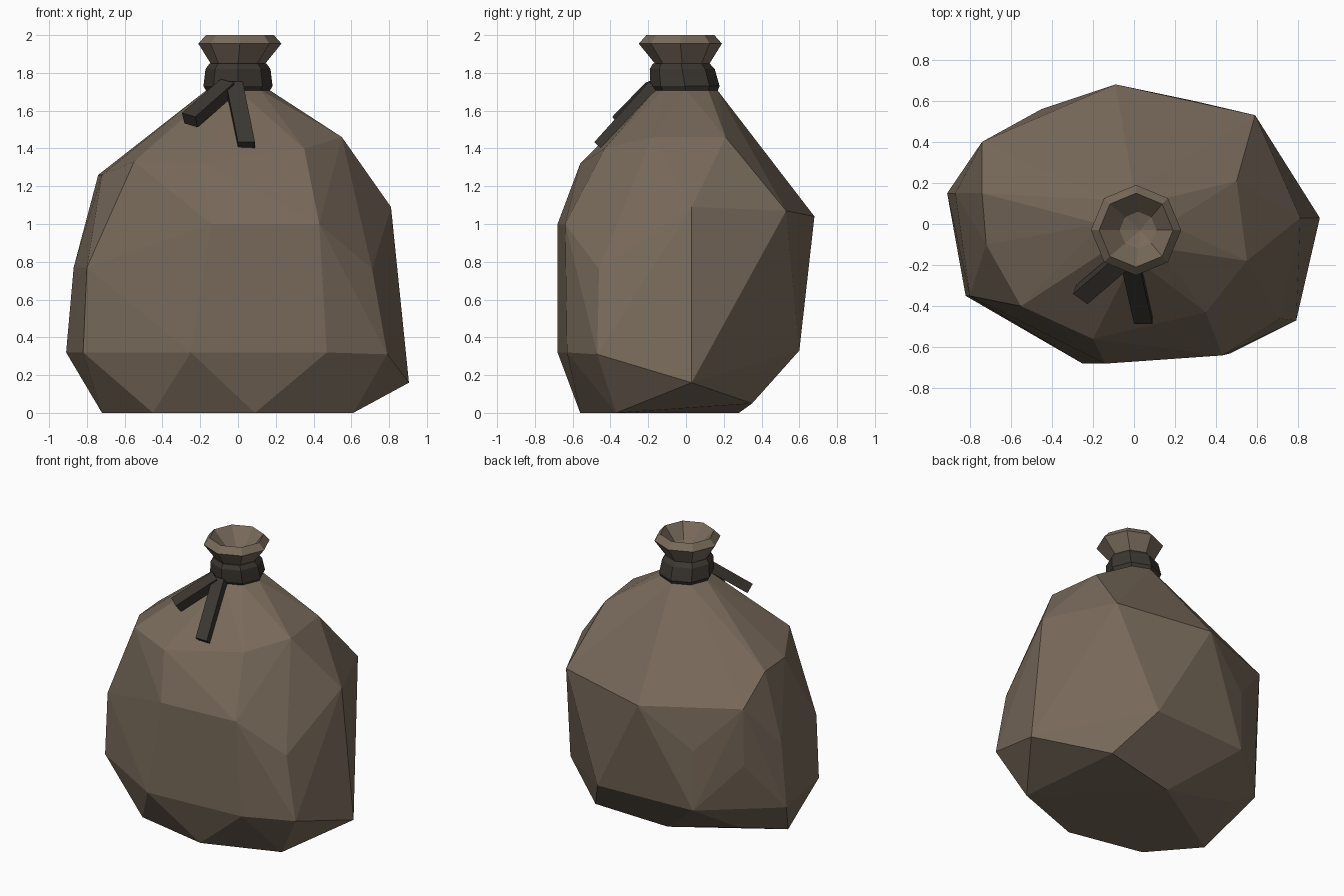
import bpy, bmesh, math
from mathutils import Vector

if "Cube" in bpy.data.objects:
    bpy.data.objects.remove(bpy.data.objects["Cube"])


def material(name, rgb):
    m = bpy.data.materials.new(name)
    m.diffuse_color = (*rgb, 1)
    m.use_nodes = True
    m.node_tree.nodes["Principled BSDF"].inputs["Base Color"].default_value = m.diffuse_color
    return m


cloth = material("cloth", (0.19, 0.145, 0.105))
cord = material("cord", (0.045, 0.038, 0.031))


def finish(bm, name, mat):
    bmesh.ops.recalc_face_normals(bm, faces=bm.faces)
    me = bpy.data.meshes.new(name)
    bm.to_mesh(me)
    bm.free()
    me.materials.append(mat)
    ob = bpy.data.objects.new(name, me)
    bpy.context.collection.objects.link(ob)
    return ob


def ring(cx, cy, z, r, n=8):
    return [Vector((cx + r * math.cos(2 * math.pi * i / n),
                    cy + r * math.sin(2 * math.pi * i / n), z)) for i in range(n)]


def lathe(name, rings, mat, tip=None, closed=False):
    """Skin a stack of rings; optional centre tip, or loop back to the first ring."""
    bm = bmesh.new()
    loops = [[bm.verts.new(p) for p in ring(*r)] for r in rings]
    pairs = list(zip(loops, loops[1:]))
    if closed:
        pairs.append((loops[-1], loops[0]))
    n = len(loops[0])
    for a, b in pairs:
        for i in range(n):
            j = (i + 1) % n
            bm.faces.new((a[i], a[j], b[j], b[i]))
    if tip:
        t = bm.verts.new(tip)
        for i in range(n):
            bm.faces.new((loops[-1][i], loops[-1][(i + 1) % n], t))
    return finish(bm, name, mat)


# Lumpy sack body: facets wrapped around its corner points, by height
corners = [
    # resting base
    (-.45, -.45, 0), (.09, -.56, 0), (.61, -.37, 0), (-.05, .28, 0), (-.72, -.14, 0),
    (.48, .35, .05), (-.60, .25, .13), (.905, .03, .16),
    # lower belly
    (-.82, -.35, .32), (-.25, -.68, .32), (.47, -.63, .32), (.79, -.47, .31),
    (-.91, .15, .32), (-.45, .56, .33), (.29, .60, .33),
    # upper belly
    (-.80, -.35, .77), (-.87, .15, .77), (.71, -.46, .76), (-.73, .38, .66),
    (-.45, .56, .76), (.29, .60, .75), (-.14, -.68, 1.0), (.43, -.64, 1.0),
    # shoulder
    (.81, .03, 1.09), (.59, .53, 1.07), (-.09, .68, 1.04), (-.74, .40, 1.08),
    (-.74, .15, 1.26), (-.72, -.10, 1.26), (-.55, -.40, 1.33), (-.20, -.56, 1.32),
    (.35, -.43, 1.40), (.55, -.18, 1.46), (.50, .21, 1.46),
]
bm = bmesh.new()
for p in corners + ring(0, 0, 1.71, .165):
    bm.verts.new(p)
hull = bmesh.ops.convex_hull(bm, input=bm.verts)
junk = [g for g in hull["geom_interior"] if isinstance(g, bmesh.types.BMVert)]
bmesh.ops.delete(bm, geom=junk, context='VERTS')
bmesh.ops.dissolve_limit(bm, angle_limit=math.radians(2), verts=bm.verts, edges=bm.edges)
finish(bm, "sack_body", cloth)

# Flared gathered mouth, open on top with creased inside
lathe("sack_mouth", [(0, -.01, 1.68, .14), (0, -.02, 1.85, .145),
                     (.01, -.03, 1.955, .22), (.01, -.03, 2.0, .18),
                     (.02, -.03, 1.90, .09)], cloth, tip=(.03, -.03, 1.87))

# Cord wrapped round the neck
lathe("neck_cord", [(0, 0, 1.70, .165), (0, -.005, 1.73, .183), (0, -.02, 1.82, .172),
                    (0, -.025, 1.85, .15), (0, -.02, 1.85, .12), (0, 0, 1.70, .12)],
      cord, closed=True)


# Loose cord ends lying on the shoulder
def tail(name, start, end, side, thick):
    bm = bmesh.new()
    a, b, s = Vector(start), Vector(end), Vector(side)
    up = s.cross(b - a).normalized() * thick
    if up.z < 0:
        up = -up
    ends = [[bm.verts.new(c + d) for d in (-s - up, s - up, s + up, -s + up)] for c in (a, b)]
    for i in range(4):
        j = (i + 1) % 4
        bm.faces.new((ends[0][i], ends[0][j], ends[1][j], ends[1][i]))
    for e in ends:
        bm.faces.new(e)
    return finish(bm, name, cord)


tail("cord_end_long", (-.02, -.17, 1.73), (.045, -.46, 1.41), (.045, 0, 0), .035)
tail("cord_end_short", (-.05, -.17, 1.73), (-.255, -.345, 1.55), (.035, -.025, -.01), .035)
